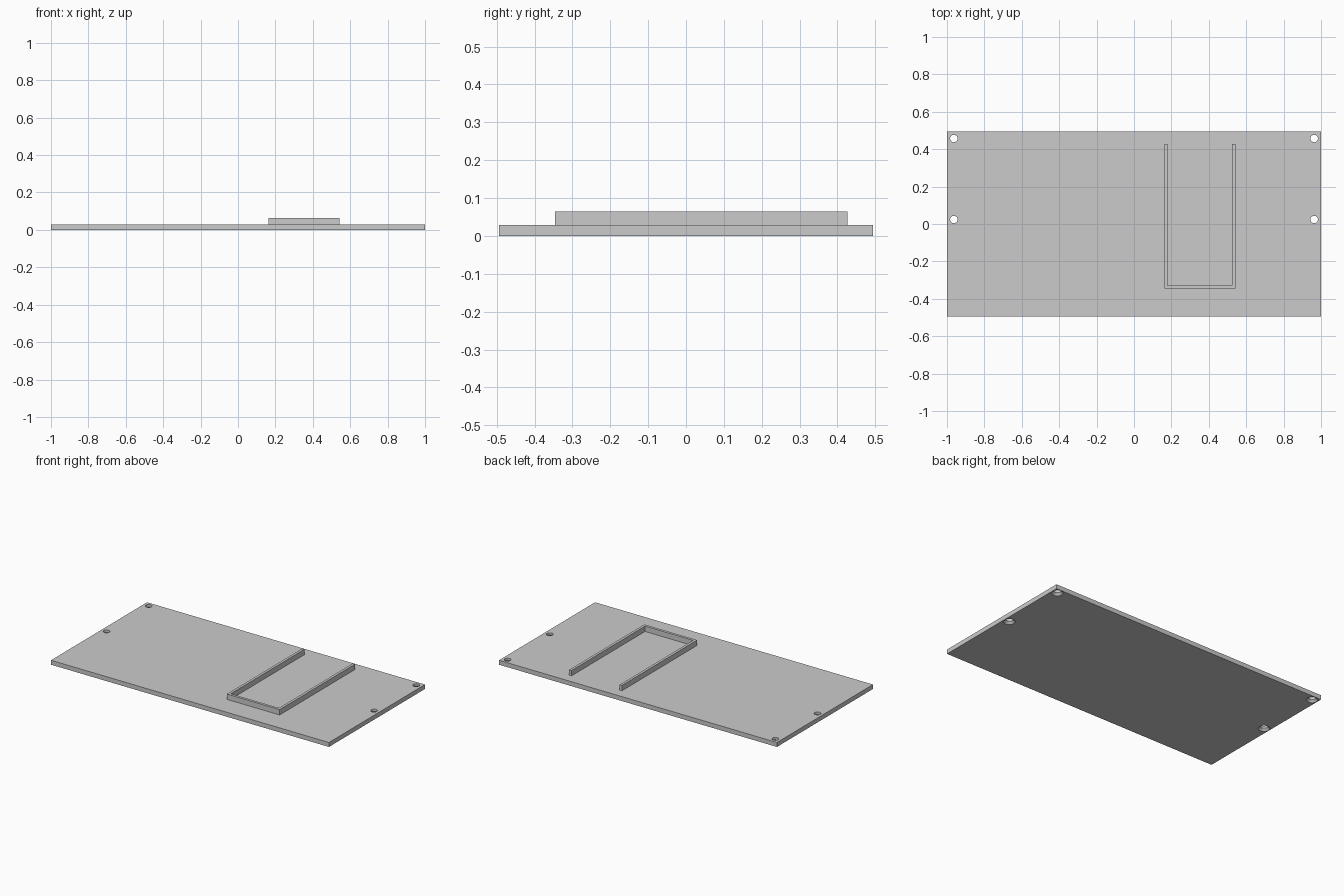
import bpy
import bmesh
from mathutils import Matrix, Vector

cube = bpy.data.objects.get("Cube")
if cube:
    bpy.data.objects.remove(cube, do_unlink=True)

HALF_Y = 0.4935
PLATE_TOP = 0.029
RAIL_TOP = 0.064

grey = bpy.data.materials.new("light grey")
grey.use_nodes = True
colour = (0.6, 0.6, 0.6, 1)
grey.diffuse_color = colour
grey.node_tree.nodes["Principled BSDF"].inputs["Base Color"].default_value = colour


def finish(name, bm):
    mesh = bpy.data.meshes.new(name)
    bmesh.ops.recalc_face_normals(bm, faces=bm.faces)
    bm.to_mesh(mesh)
    bm.free()
    mesh.materials.append(grey)
    obj = bpy.data.objects.new(name, mesh)
    bpy.context.scene.collection.objects.link(obj)
    return obj


def add_cone(bm, x, y, z0, z1, r0, r1):
    centre = Matrix.Translation((x, y, (z0 + z1) / 2))
    bmesh.ops.create_cone(bm, cap_ends=True, segments=32, radius1=r0,
                          radius2=r1, depth=z1 - z0, matrix=centre)


# Base plate
bm = bmesh.new()
size = Matrix.Diagonal((2, 2 * HALF_Y, PLATE_TOP, 1))
bmesh.ops.create_cube(bm, size=1, matrix=Matrix.Translation((0, 0, PLATE_TOP / 2)) @ size)
plate = finish("base_plate", bm)

# Screw holes, countersunk from below
holes = [(x, y) for x in (-0.963, 0.963) for y in (0.024, 0.457)]
for name, cone in (("hole_cutter", (-0.02, 0.05, 0.02, 0.02)),
                   ("countersink_cutter", (-0.002, 0.014, 0.036, 0.02))):
    bm = bmesh.new()
    for x, y in holes:
        add_cone(bm, x, y, *cone)
    cutter = finish(name, bm)
    cutter.hide_render = True
    cutter.hide_set(True)
    cut = plate.modifiers.new(name, "BOOLEAN")
    cut.operation = "DIFFERENCE"
    cut.solver = "EXACT"
    cut.object = cutter

# U-shaped rail, open towards the back
left, right, front, back, wall = 0.162, 0.542, -0.346, 0.427, 0.017
outline = [(left, back), (left, front), (right, front), (right, back),
           (right - wall, back), (right - wall, front + wall),
           (left + wall, front + wall), (left + wall, back)]
bm = bmesh.new()
face = bm.faces.new([bm.verts.new((x, y, PLATE_TOP)) for x, y in outline])
top = bmesh.ops.extrude_face_region(bm, geom=[face])["geom"]
bmesh.ops.translate(bm, vec=Vector((0, 0, RAIL_TOP - PLATE_TOP)),
                    verts=[v for v in top if isinstance(v, bmesh.types.BMVert)])
finish("u_shaped_rail", bm)
